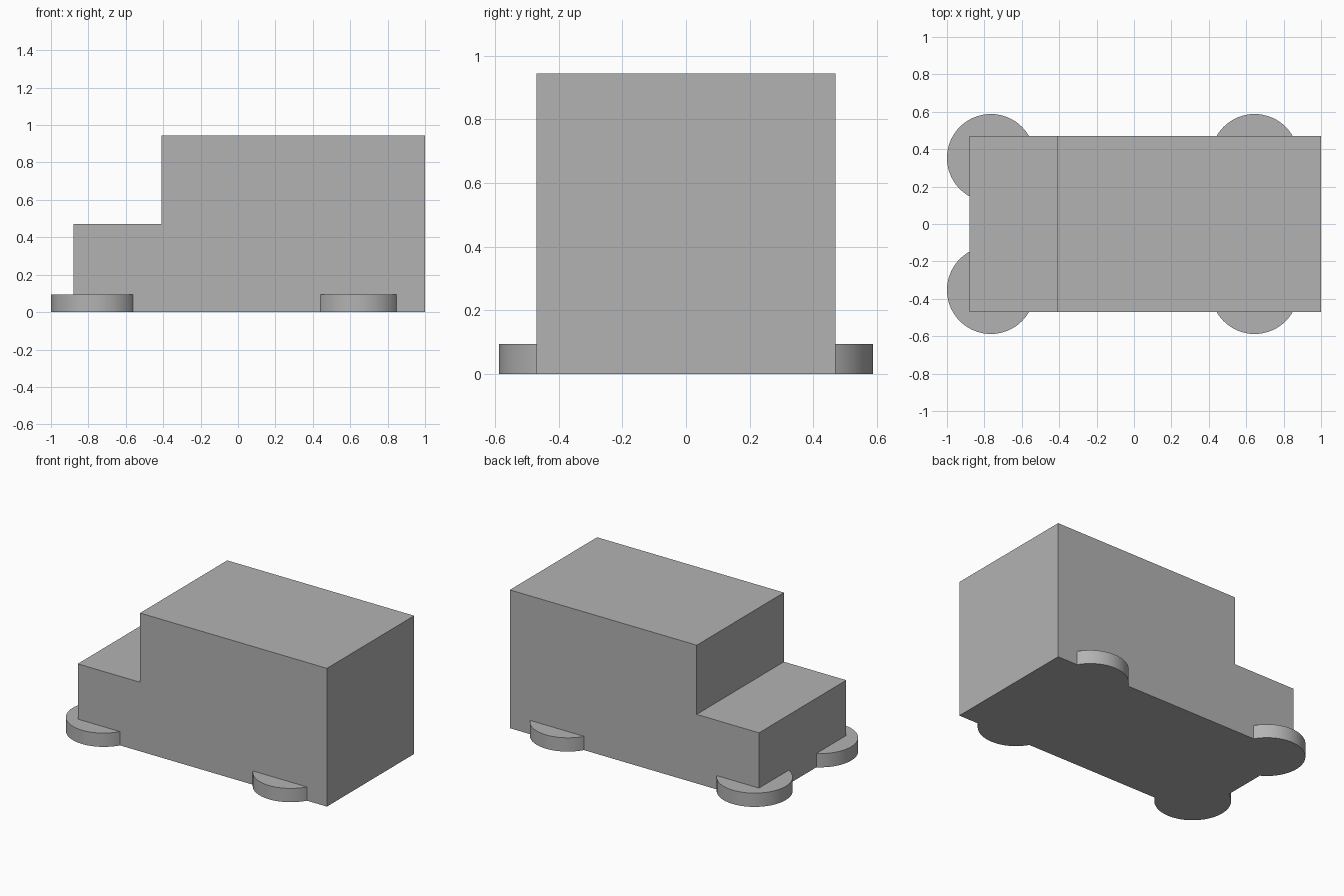
import bpy
import bmesh

cube = bpy.data.objects.get("Cube")
if cube:
    bpy.data.objects.remove(cube, do_unlink=True)

LENGTH_FRONT, LENGTH_BACK = -0.88, 1.0
HALF_WIDTH = 0.47
WHEEL_RADIUS, WHEEL_HEIGHT = 0.235, 0.094

grey = bpy.data.materials.new("plain grey")
grey.use_nodes = True
colour = (0.45, 0.45, 0.45, 1)
grey.diffuse_color = colour
grey.node_tree.nodes["Principled BSDF"].inputs["Base Color"].default_value = colour

# Van body: stepped side profile extruded across the width
profile = [(LENGTH_FRONT, 0), (LENGTH_BACK, 0), (LENGTH_BACK, 0.943),
           (-0.41, 0.943), (-0.41, 0.471), (LENGTH_FRONT, 0.471)]
bm = bmesh.new()
side = bm.faces.new([bm.verts.new((x, -HALF_WIDTH, z)) for x, z in profile])
extruded = bmesh.ops.extrude_face_region(bm, geom=[side])["geom"]
bmesh.ops.translate(bm, vec=(0, 2 * HALF_WIDTH, 0),
                    verts=[v for v in extruded if isinstance(v, bmesh.types.BMVert)])
bmesh.ops.recalc_face_normals(bm, faces=bm.faces[:])
mesh = bpy.data.meshes.new("van_body")
bm.to_mesh(mesh)
bm.free()
body = bpy.data.objects.new("van_body", mesh)
bpy.context.collection.objects.link(body)
mesh.materials.append(grey)


def add_wheel(name, x, y):
    """Flat-lying disc wheel, fused into the body."""
    bpy.ops.mesh.primitive_cylinder_add(vertices=64, radius=WHEEL_RADIUS, depth=WHEEL_HEIGHT,
                                        location=(x, y, WHEEL_HEIGHT / 2))
    wheel = bpy.context.object
    wheel.name = name
    wheel.data.materials.append(grey)
    wheel.hide_render = True
    union = body.modifiers.new(name, "BOOLEAN")
    union.operation = "UNION"
    union.solver = "EXACT"
    union.object = wheel
    return wheel


# Wheels at the four corners
wheels = [add_wheel(f"{end}_{side_name}_wheel", x, y)
          for end, x in (("hood", -0.765), ("rear", 0.645))
          for side_name, y in (("near", -0.353), ("far", 0.353))]

# Fuse the parts into one solid and drop the helpers
bpy.ops.object.select_all(action="DESELECT")
body.select_set(True)
bpy.context.view_layer.objects.active = body
for name in [m.name for m in body.modifiers]:
    bpy.ops.object.modifier_apply(modifier=name)
for wheel in wheels:
    bpy.data.objects.remove(wheel, do_unlink=True)
bpy.ops.object.shade_smooth_by_angle()
